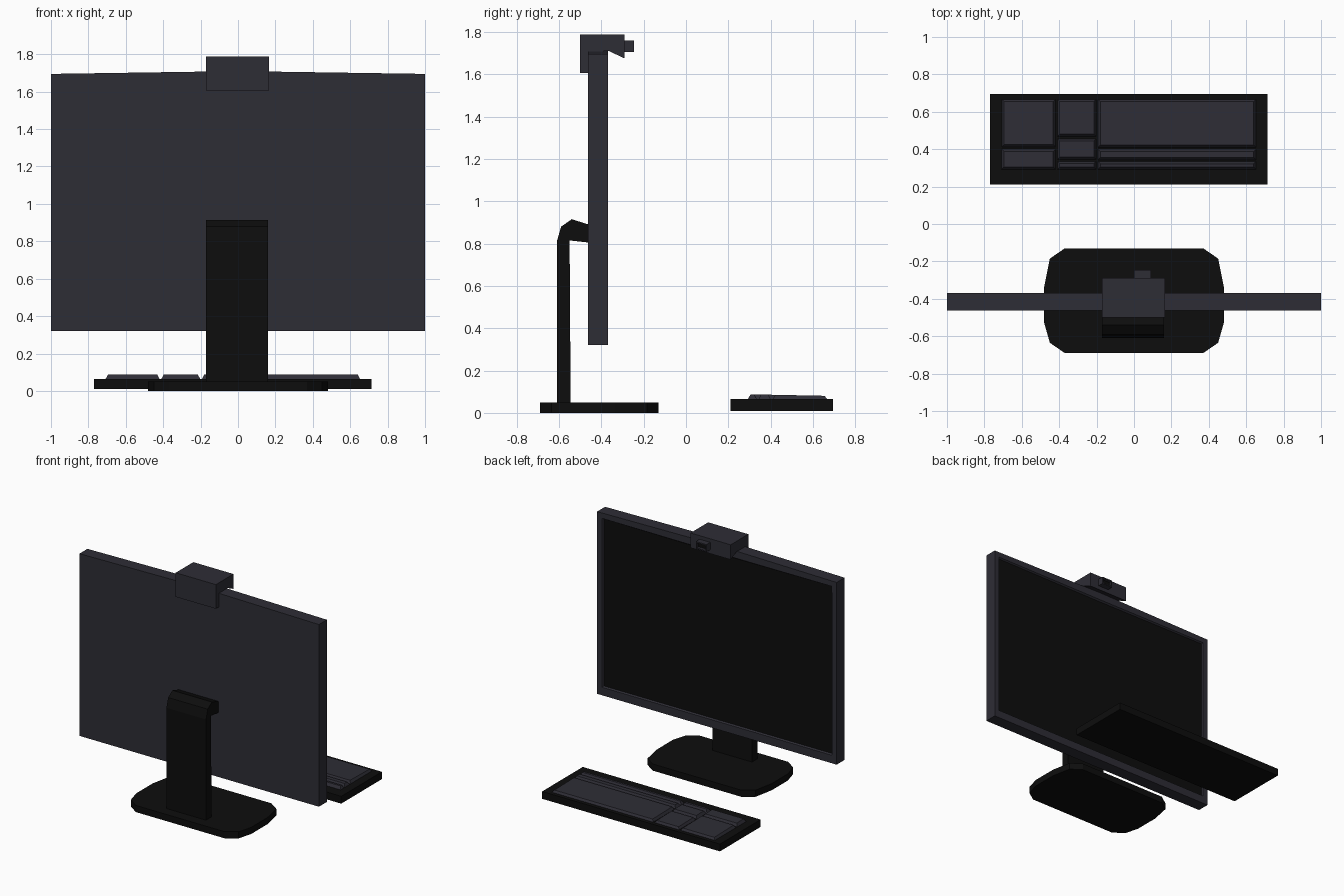
import bpy, bmesh
from mathutils import Vector

if "Cube" in bpy.data.objects:
    bpy.data.objects.remove(bpy.data.objects["Cube"])


def material(name, rgb):
    m = bpy.data.materials.new(name)
    m.diffuse_color = (*rgb, 1)
    m.use_nodes = True
    m.node_tree.nodes["Principled BSDF"].inputs["Base Color"].default_value = m.diffuse_color
    return m


GREY = material("slate_grey", (0.027, 0.026, 0.036))
BLACK = material("black", (0.004, 0.004, 0.004))


def prism(axis, pts, a, b):
    """bmesh of a 2D outline extruded from a to b along the given axis."""
    place = {"x": lambda p, t: (t, p[0], p[1]),
             "y": lambda p, t: (p[0], t, p[1]),
             "z": lambda p, t: (p[0], p[1], t)}[axis]
    bm = bmesh.new()
    face = bm.faces.new([bm.verts.new(place(p, a)) for p in pts])
    ext = bmesh.ops.extrude_face_region(bm, geom=[face], use_keep_orig=True)
    shift = Vector(place((0, 0), b - a))
    verts = [v for v in ext["geom"] if isinstance(v, bmesh.types.BMVert)]
    bmesh.ops.translate(bm, verts=verts, vec=shift)
    bmesh.ops.recalc_face_normals(bm, faces=bm.faces)
    bm.normal_update()
    return bm


def rect(x0, x1, y0, y1):
    return [(x0, y0), (x1, y0), (x1, y1), (x0, y1)]


def recess(bm, *steps):
    """Inset the +y face repeatedly; returns the innermost face."""
    face = max(bm.faces, key=lambda f: f.normal.y)
    for thickness, depth in steps:
        bmesh.ops.inset_individual(bm, faces=[face], thickness=thickness, depth=depth)
    face.material_index = 1
    return face


def finish(name, bm, *mats):
    me = bpy.data.meshes.new(name)
    bm.to_mesh(me)
    bm.free()
    for m in mats:
        me.materials.append(m)
    ob = bpy.data.objects.new(name, me)
    bpy.context.collection.objects.link(ob)
    return ob


# Monitor housing with a bezel and a recessed dark screen on the +y side
bm = prism("y", [(-1, 0.32), (1, 0.32), (1, 1.695), (0, 1.71), (-1, 1.695)], -0.463, -0.368)
screen = recess(bm, (0.057, 0), (0.01, -0.012))
for v in {v for f in [screen] + [g for e in screen.edges for g in e.link_faces] for v in f.verts}:
    if 0.33 < v.co.z < 0.45:
        v.co.z += 0.02
finish("monitor", bm, GREY, BLACK)

# Webcam clipped over the top edge
bm = prism("x", [(-0.5, 1.605), (-0.463, 1.605), (-0.463, 1.705), (-0.365, 1.71),
                 (-0.29, 1.675), (-0.29, 1.787), (-0.5, 1.787)], -0.17, 0.165)
finish("webcam_body", bm, GREY)

# Webcam lens housing with a dark opening
bm = prism("y", rect(0, 0.09, 1.705, 1.76), -0.295, -0.245)
recess(bm, (0.013, 0), (0.001, -0.02))
finish("webcam_lens", bm, GREY, BLACK)

# Stand neck, bending forward into the back of the monitor
bm = prism("x", [(-0.61, 0.04), (-0.61, 0.81), (-0.59, 0.88), (-0.54, 0.915),
                 (-0.46, 0.89), (-0.46, 0.805), (-0.55, 0.815), (-0.545, 0.04)], -0.17, 0.16)
finish("stand_neck", bm, BLACK)

# Stand foot with chamfered corners
half = [(0.37, -0.69), (0.45, -0.635), (0.48, -0.53),
        (0.48, -0.335), (0.45, -0.185), (0.37, -0.13)]
bm = prism("z", half + [(-x, y) for x, y in reversed(half)], 0, 0.05)
finish("stand_foot", bm, BLACK)

# Keyboard tray
finish("keyboard_base", prism("z", rect(-0.77, 0.715, 0.21, 0.695), 0.01, 0.065), BLACK)

# Key blocks: tapered slabs, grouped in columns (x range, then y ranges)
COLUMNS = [
    ("left", -0.71, -0.417, [(0.29, 0.403), (0.41, 0.67)]),
    ("middle", -0.412, -0.2, [(0.29, 0.338), (0.342, 0.458), (0.465, 0.67)]),
    ("right", -0.195, 0.655, [(0.29, 0.337), (0.34, 0.403), (0.407, 0.67)]),
]
TAPER = 0.015
for side, x0, x1, rows in COLUMNS:
    for i, (y0, y1) in enumerate(rows):
        bm = prism("z", rect(x0, x1, y0, y1), 0.06, 0.085)
        cx, cy = (x0 + x1) / 2, (y0 + y1) / 2
        for v in bm.verts:
            if v.co.z > 0.07:
                v.co.x += TAPER if v.co.x < cx else -TAPER
                v.co.y += TAPER if v.co.y < cy else -TAPER
                v.co.z = 0.088 - 0.02 * (v.co.y - 0.29)
        finish(f"keys_{side}_{i + 1}", bm, GREY)
